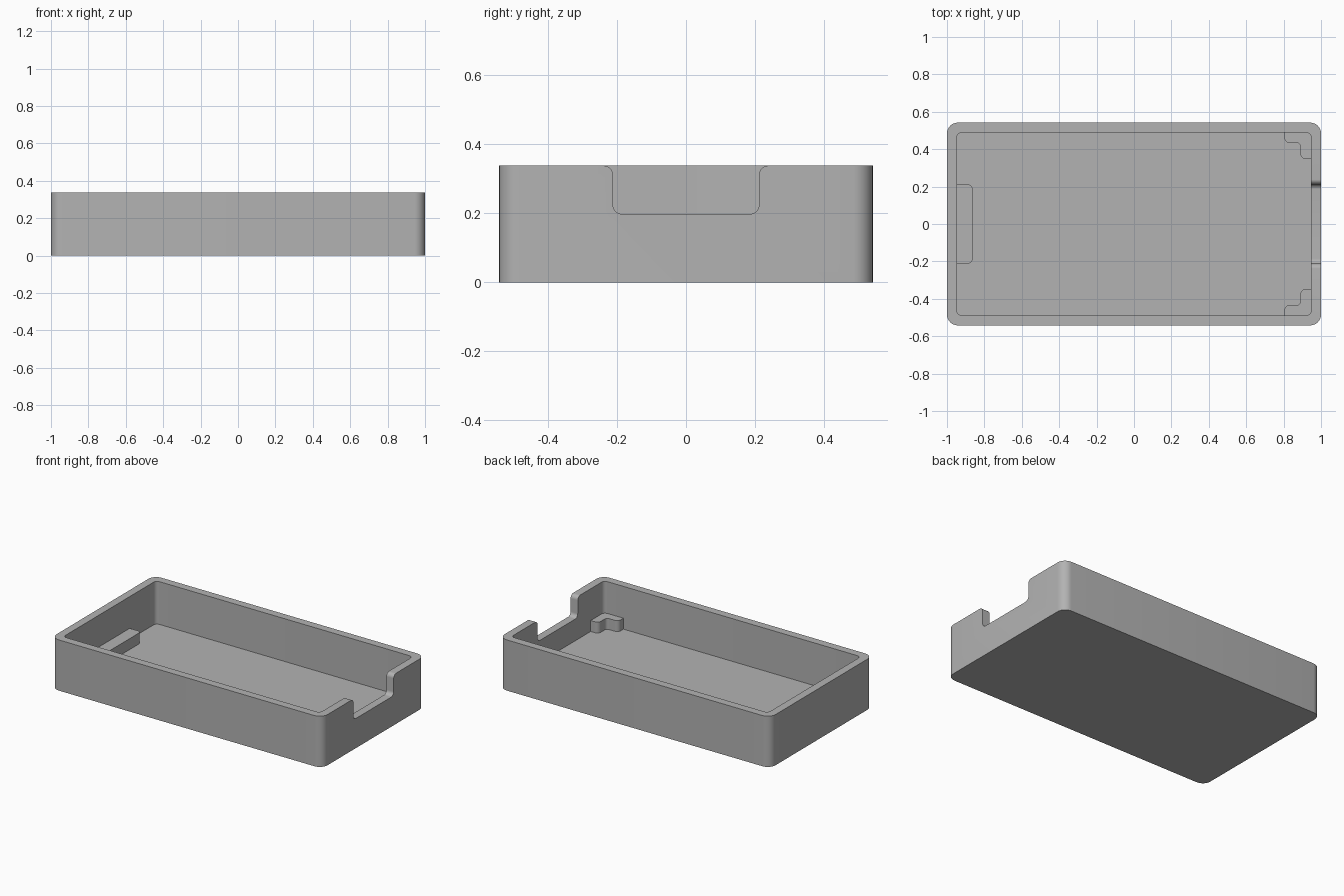
import bpy, bmesh
from math import sin, cos, pi
from mathutils import Vector

if "Cube" in bpy.data.objects:
    bpy.data.objects.remove(bpy.data.objects["Cube"])

HALF_X, HALF_Y, HEIGHT = 1.0, 0.542, 0.338
WALL, FLOOR, RIB_TOP = 0.053, 0.053, 0.126
FILLET = 0.027
IN_X, IN_Y = HALF_X - WALL, HALF_Y - WALL
NOTCH_Y, NOTCH_Z = 0.212, 0.198

grey = bpy.data.materials.new("matte grey")
grey.use_nodes = True
grey.diffuse_color = (0.45, 0.45, 0.45, 1)
grey.node_tree.nodes["Principled BSDF"].inputs["Base Color"].default_value = (0.45, 0.45, 0.45, 1)


def rounded(points, steps=8):
    """Outline from (u, v, radius) right-angle corners."""
    out = []
    for i, (u, v, r) in enumerate(points):
        p = Vector((u, v))
        if r == 0:
            out.append(p)
            continue
        a = (Vector(points[i - 1][:2]) - p).normalized()
        b = (Vector(points[(i + 1) % len(points)][:2]) - p).normalized()
        for k in range(steps + 1):
            t = pi / 2 * k / steps
            out.append(p + r * (a * (1 - sin(t)) + b * (1 - cos(t))))
    return out


def rectangle(hx, hy, r):
    return [(-hx, -hy, r), (hx, -hy, r), (hx, hy, r), (-hx, hy, r)]


def prism(name, points, low, high, along_x=False):
    """Extrude an outline along z, or along x for a yz outline."""
    bm = bmesh.new()
    verts = [bm.verts.new((low, p.x, p.y) if along_x else (p.x, p.y, low))
             for p in rounded(points)]
    face = bm.faces.new(verts)
    top = bmesh.ops.extrude_face_region(bm, geom=[face])["geom"]
    shift = Vector((high - low, 0, 0) if along_x else (0, 0, high - low))
    bmesh.ops.translate(bm, vec=shift, verts=[g for g in top if isinstance(g, bmesh.types.BMVert)])
    bmesh.ops.recalc_face_normals(bm, faces=bm.faces[:])
    mesh = bpy.data.meshes.new(name)
    bm.to_mesh(mesh)
    bm.free()
    mesh.materials.append(grey)
    obj = bpy.data.objects.new(name, mesh)
    bpy.context.collection.objects.link(obj)
    return obj


def activate(obj):
    bpy.ops.object.select_all(action='DESELECT')
    obj.select_set(True)
    bpy.context.view_layer.objects.active = obj


def cut(target, cutter):
    mod = target.modifiers.new("cut", 'BOOLEAN')
    mod.operation, mod.solver, mod.object = 'DIFFERENCE', 'EXACT', cutter
    activate(target)
    bpy.ops.object.modifier_apply(modifier=mod.name)
    bpy.data.objects.remove(cutter)


# Open tray with rounded corners
tray = prism("tray", rectangle(HALF_X, HALF_Y, 0.058), 0, HEIGHT)
cut(tray, prism("cavity", rectangle(IN_X, IN_Y, FILLET), FLOOR, HEIGHT + 0.1))

# Notch in one end wall, with rounded floor corners and rounded lips
lip, above, wide = HEIGHT + 0.0002, HEIGHT + 0.1, NOTCH_Y + 0.1
notch = [(-NOTCH_Y, NOTCH_Z, FILLET), (NOTCH_Y, NOTCH_Z, FILLET),
         (NOTCH_Y, lip, FILLET), (wide, lip, 0), (wide, above, 0),
         (-wide, above, 0), (-wide, lip, 0), (-NOTCH_Y, lip, FILLET)]
cut(tray, prism("notch", notch, IN_X - 0.03, HALF_X + 0.1, along_x=True))

# Support ledge on the opposite end wall
sunk = 0.02
ledge = prism("support_ledge", [
    (-IN_X - sunk, -NOTCH_Y, 0), (-0.863, -NOTCH_Y, FILLET),
    (-0.863, NOTCH_Y, FILLET), (-IN_X - sunk, NOTCH_Y, 0)], FLOOR - sunk, RIB_TOP)

# L-shaped corner supports beside the notch
parts = [tray, ledge]
for side, name in ((1, "back_corner_support"), (-1, "front_corner_support")):
    outline = [(0.804, IN_Y + sunk, 0), (0.804, 0.434, FILLET), (0.89, 0.434, 0.02),
               (0.89, 0.348, FILLET), (IN_X + sunk, 0.348, 0), (IN_X + sunk, IN_Y + sunk, 0)]
    parts.append(prism(name, [(x, side * y, r) for x, y, r in outline], FLOOR - sunk, RIB_TOP))

for obj in parts:
    activate(obj)
    bpy.ops.object.shade_smooth_by_angle(angle=pi / 6)
